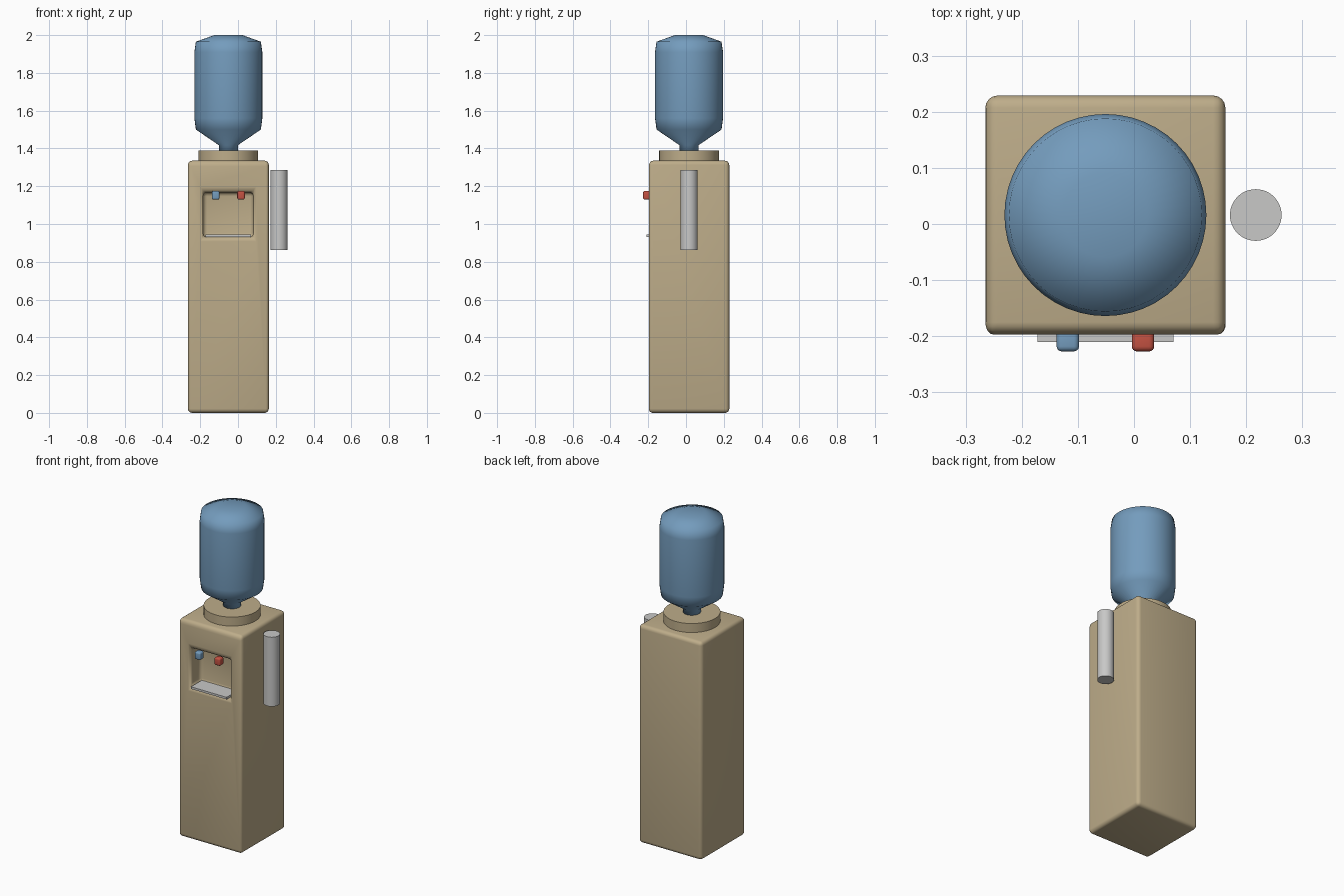
import bpy, bmesh, math
from mathutils import Vector

if "Cube" in bpy.data.objects:
    bpy.data.objects.remove(bpy.data.objects["Cube"])

CX, CY = -0.051, 0.016   # axis of body and bottle


def material(name, srgb):
    m = bpy.data.materials.new(name)
    lin = [((c / 255 + 0.055) / 1.055) ** 2.4 for c in srgb]
    m.diffuse_color = (*lin, 1)
    m.use_nodes = True
    m.node_tree.nodes["Principled BSDF"].inputs["Base Color"].default_value = m.diffuse_color
    return m


BEIGE = material("beige plastic", (190, 173, 138))
BLUE = material("bottle blue", (116, 156, 189))
RED = material("tap red", (196, 82, 66))
GREY = material("light grey", (200, 200, 199))


def finish(name, bm, mat, bevel=0.0, smooth=True):
    bmesh.ops.recalc_face_normals(bm, faces=bm.faces[:])
    for f in bm.faces:
        f.smooth = smooth is True or (smooth == "sides" and abs(f.normal.z) < 0.9)
    me = bpy.data.meshes.new(name)
    bm.to_mesh(me)
    bm.free()
    me.materials.append(mat)
    ob = bpy.data.objects.new(name, me)
    bpy.context.collection.objects.link(ob)
    if bevel:
        b = ob.modifiers.new("rounding", "BEVEL")
        b.width, b.segments, b.limit_method = bevel, 4, "ANGLE"
    return ob


def box_mesh(lo, hi):
    bm = bmesh.new()
    bmesh.ops.create_cube(bm, size=1)
    lo, hi = Vector(lo), Vector(hi)
    for v in bm.verts:
        v.co = Vector([lo[i] + (v.co[i] + 0.5) * (hi[i] - lo[i]) for i in range(3)])
    return bm


def lathe(name, x, y, profile, mat, smooth, sides=48):
    bm = bmesh.new()
    rings = [[bm.verts.new((x + r * math.cos(2 * math.pi * i / sides),
                            y + r * math.sin(2 * math.pi * i / sides), z))
              for i in range(sides)] for r, z in profile]
    for a, b in zip(rings, rings[1:]):
        for i in range(sides):
            j = (i + 1) % sides
            bm.faces.new((a[i], a[j], b[j], b[i]))
    bm.faces.new(rings[0])
    bm.faces.new(rings[-1])
    return finish(name, bm, mat, smooth=smooth)


# cabinet: box whose front face is inset and pushed in for the recess
bm = box_mesh((-0.265, -0.197, 0), (0.163, 0.229, 1.335))
bm.normal_update()
front = min(bm.faces, key=lambda f: f.calc_center_median().y)
bmesh.ops.inset_individual(bm, faces=[front], thickness=0.08)
for v in front.verts:
    v.co.x = -0.185 if v.co.x < CX else 0.081
    v.co.z = 0.93 if v.co.z < 0.6 else 1.168
back = bmesh.ops.extrude_discrete_faces(bm, faces=[front])["faces"][0]
for v in back.verts:
    v.co.y += 0.10
finish("cabinet", bm, BEIGE, bevel=0.022)

# collar and bottle
lathe("bottle_collar", CX, CY, [(0.158, 1.33), (0.158, 1.39)], BEIGE, "sides")
lathe("water_bottle", CX, CY,
      [(0.05, 1.38), (0.05, 1.417), (0.172, 1.50), (0.18, 1.56),
       (0.18, 1.91), (0.172, 1.965), (0.075, 2.0)], BLUE, True)

# cup holder tube beside the cabinet
lathe("cup_tube", 0.217, CY, [(0.046, 0.862), (0.046, 1.286)], GREY, "sides")

# taps and drip tray
for name, x, mat in (("cold_tap", -0.118, BLUE), ("hot_tap", 0.016, RED)):
    finish(name, box_mesh((x - 0.02, -0.227, 1.129), (x + 0.02, -0.187, 1.175)),
           mat, bevel=0.009)
finish("drip_tray", box_mesh((-0.172, -0.21, 0.931), (0.07, -0.105, 0.944)),
       GREY, smooth=False)
